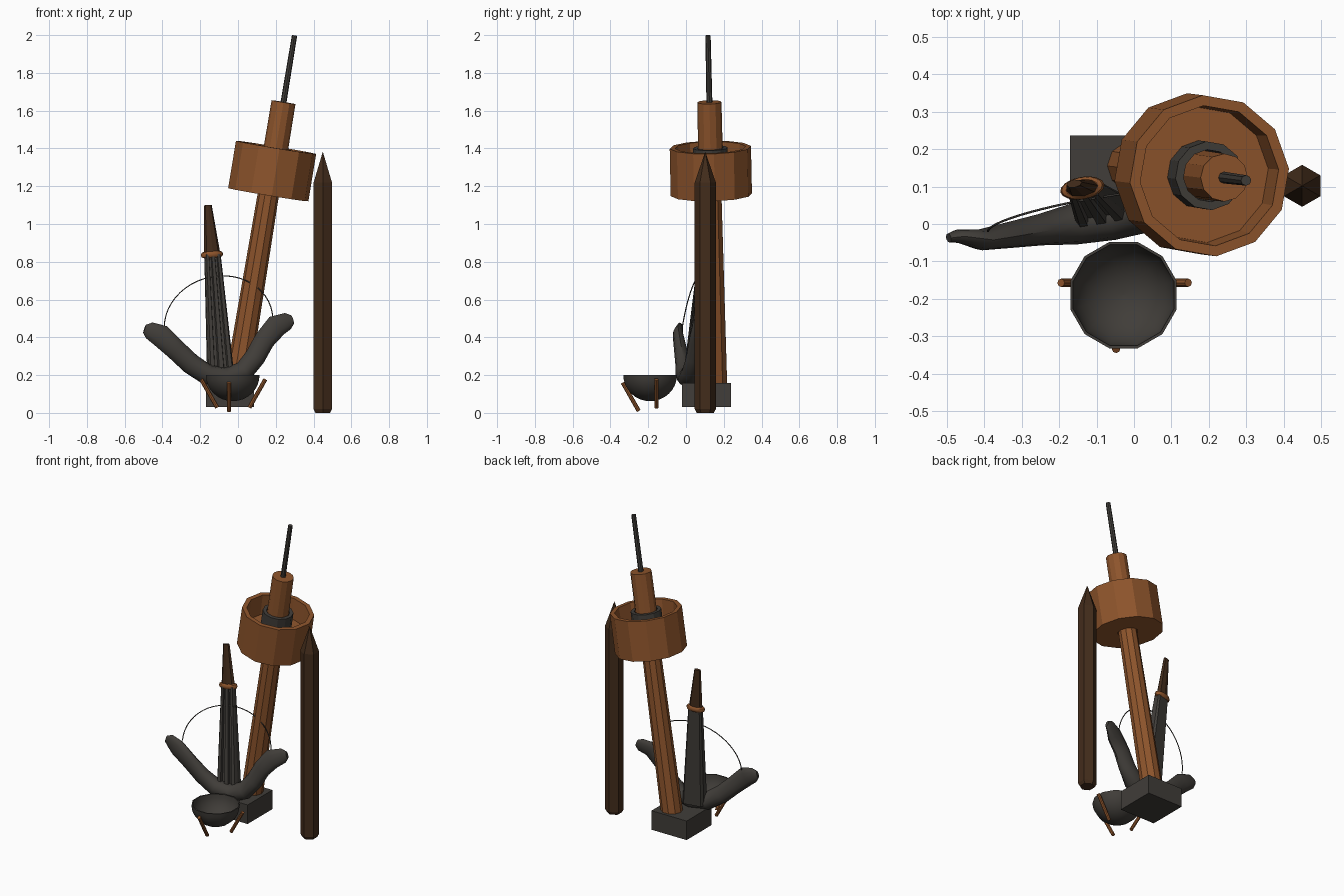
import bpy, bmesh
from math import sin, cos, pi, radians, tau
from mathutils import Vector, Matrix

cube = bpy.data.objects.get("Cube")
if cube:
    bpy.data.objects.remove(cube, do_unlink=True)


def material(name, rgb):
    m = bpy.data.materials.new(name)
    m.use_nodes = True
    m.diffuse_color = (*rgb, 1)
    bsdf = next(n for n in m.node_tree.nodes if n.type == 'BSDF_PRINCIPLED')
    bsdf.inputs["Base Color"].default_value = (*rgb, 1)
    return m


WOOD = material("orange_wood", (0.27, 0.09, 0.025))
DARK = material("dark_wood", (0.055, 0.025, 0.011))
IRON = material("dark_iron", (0.052, 0.047, 0.041))


def skin(name, rings, mat, loop=False, smooth=False):
    """Bridge equal-sized rings of points; cap the ends unless looped."""
    bm = bmesh.new()
    rows = [[bm.verts.new(p) for p in ring] for ring in rings]
    n = len(rows[0])
    pairs = list(zip(rows, rows[1:])) + ([(rows[-1], rows[0])] if loop else [])
    for a, b in pairs:
        for i in range(n):
            j = (i + 1) % n
            bm.faces.new((a[i], a[j], b[j], b[i]))
    if not loop:
        bm.faces.new(rows[0])
        bm.faces.new(rows[-1])
    bmesh.ops.recalc_face_normals(bm, faces=bm.faces)
    mesh = bpy.data.meshes.new(name)
    bm.to_mesh(mesh)
    bm.free()
    mesh.materials.append(mat)
    ob = bpy.data.objects.new(name, mesh)
    bpy.context.collection.objects.link(ob)
    if smooth:
        bpy.ops.object.select_all(action='DESELECT')
        ob.select_set(True)
        bpy.context.view_layer.objects.active = ob
        bpy.ops.object.shade_smooth_by_angle(angle=radians(40))
    return ob


def lathe(name, base, axis, profile, n, mat, phase=0, squash=1, turn=0, **kw):
    """Revolve (radius, distance) pairs around an axis starting at base."""
    rot = Vector((0, 0, 1)).rotation_difference(Vector(axis)).to_matrix()
    rot = rot @ Matrix.Rotation(turn, 3, 'Z')
    angles = [phase + tau * i / n for i in range(n)]
    rings = [[Vector(base) + rot @ Vector((r * cos(a), r * sin(a) * squash, h))
              for a in angles] for r, h in profile]
    return skin(name, rings, mat, **kw)


def rod(name, p0, p1, r0, r1, n, mat, **kw):
    d = Vector(p1) - Vector(p0)
    return lathe(name, p0, d, [(r0, 0), (r1, d.length)], n, mat, **kw)


# Leaning mast with lookout basket
def mast_at(z):
    return Vector((-0.004 + 0.165 * (z - 0.16), 0.155 - 0.021 * (z - 0.16), z))


lean = mast_at(1) - mast_at(0)
rod("mast", mast_at(0.14), mast_at(1.2), 0.066, 0.056, 10, WOOD)
rod("upper_post", mast_at(1.2), mast_at(1.645), 0.066, 0.064, 12, WOOD)
rod("mast_spike", mast_at(1.6), mast_at(1.998), 0.016, 0.014, 8, IRON)
lathe("lookout_basket", mast_at(1.155), lean,
      [(0.06, 0), (0.216, 0), (0.216, 0.254), (0.188, 0.254), (0.182, 0.12), (0.06, 0.12)],
      12, WOOD, phase=radians(5), loop=True)
lathe("iron_collar", mast_at(1.26), lean,
      [(0.064, 0), (0.092, 0), (0.092, 0.145), (0.07, 0.145)],
      12, IRON, phase=radians(5), loop=True)

# Mast footing block
bpy.ops.mesh.primitive_cube_add(size=1, location=(-0.043, 0.108, 0.095))
block = bpy.context.object
block.name = "footing_block"
block.scale = (0.255, 0.258, 0.125)
block.data.materials.append(IRON)

# Pointed hexagonal stake
lathe("pointed_stake", (0.449, 0.102, 0), (0, 0, 1),
      [(0.045, 0), (0.056, 0.02), (0.056, 1.22), (0.001, 1.38)], 6, DARK, phase=pi / 2)

# Open bowl with three splayed pegs
R, steps = 0.147, 8
outer = [(max(0.002, R * sin(pi / 2 * i / steps)), 0.2 - 0.138 * cos(pi / 2 * i / steps))
         for i in range(steps + 1)]
inner = [(r * 0.95, 0.2 - (0.2 - z) * 0.95) for r, z in reversed(outer)]
lathe("bowl", (-0.028, -0.19, 0), (0, 0, 1), outer + inner, 12, IRON,
      phase=pi / 12, smooth=True)
for side, x in (("left", 1), ("right", -1)):
    rod("peg_" + side, (-0.025 + 0.17 * x, -0.157, 0.178), (-0.025 + 0.085 * x, -0.157, 0.028),
        0.011, 0.011, 8, WOOD)
rod("peg_front", (-0.048, -0.335, 0.16), (-0.048, -0.25, 0.01), 0.011, 0.011, 8, WOOD)

# Anchor arms: oval sections swept along a curved path (x, z, half width, half depth)
YAW = radians(10)
path = [(-0.495, 0.445, 0.022, 0.012), (-0.47, 0.437, 0.045, 0.018), (-0.41, 0.41, 0.06, 0.028),
        (-0.33, 0.335, 0.055, 0.035), (-0.25, 0.26, 0.055, 0.042), (-0.16, 0.2, 0.055, 0.055),
        (-0.06, 0.185, 0.055, 0.06), (0.03, 0.22, 0.055, 0.055), (0.09, 0.295, 0.055, 0.042),
        (0.14, 0.385, 0.055, 0.035), (0.205, 0.462, 0.06, 0.028), (0.265, 0.487, 0.045, 0.018),
        (0.29, 0.495, 0.022, 0.012)]


def arm_y(x):
    return 0.03 + 0.17 * (x + 0.1)


rings = []
for i, (x, z, w, d) in enumerate(path):
    a, b = path[max(i - 1, 0)], path[min(i + 1, len(path) - 1)]
    t = Vector((b[0] - a[0], 0, b[1] - a[1])).normalized()
    across, depth = Vector((-t.z, 0, t.x)), Vector((-sin(YAW), cos(YAW), 0))
    centre = Vector((x, arm_y(x) - 0.02 * (w > 0.05), z))
    rings.append([centre + across * w * cos(tau * k / 12) + depth * d * sin(tau * k / 12)
                  for k in range(12)])
skin("anchor_arms", rings, IRON, smooth=True)

# Anchor shank: flat bar with two grooves along its front
half = [(0.18, -1), (0.25, -0.5), (0.48, -0.5), (0.55, -1), (0.85, -1), (1, -0.5), (1, 0.6), (0.8, 1)]
section = half + [(-u, v) for u, v in reversed(half)]
rings = []
for x, y, z, w, d in ((-0.09, 0.035, 0.18, 0.07, 0.042), (-0.135, 0.093, 0.84, 0.042, 0.022)):
    rings.append([Vector((x, y, z)) + Matrix.Rotation(YAW, 3, 'Z') @ Vector((u * w, v * d, 0))
                  for u, v in section])
skin("anchor_shank", rings, IRON)

# Wooden tip and ring on the shank
rod("shank_tip", (-0.136, 0.094, 0.83), (-0.16, 0.108, 1.1), 0.045, 0.021, 8, DARK,
    squash=0.5, turn=YAW)
lathe("shank_ring", (-0.138, 0.096, 0.838), (-0.08, 0.05, 1),
      [(0.043 + 0.017 * cos(tau * k / 8), 0.017 * sin(tau * k / 8)) for k in range(8)],
      16, WOOD, squash=0.5, turn=YAW, loop=True, smooth=True)

# Thin wire arching between the arm tips
curve = bpy.data.curves.new("arch_wire", 'CURVE')
curve.dimensions = '3D'
curve.bevel_depth = 0.003
curve.bevel_resolution = 1
spline = curve.splines.new('POLY')
count = 25
spline.points.add(count - 1)
for k, p in enumerate(spline.points):
    a = pi - pi * k / (count - 1)
    x = -0.103 + 0.287 * cos(a)
    p.co = (x, arm_y(x) + 0.04 * sin(a), 0.475 + 0.02 * cos(a) + 0.25 * sin(a), 1)
curve.materials.append(IRON)
bpy.context.collection.objects.link(bpy.data.objects.new("arch_wire", curve))
